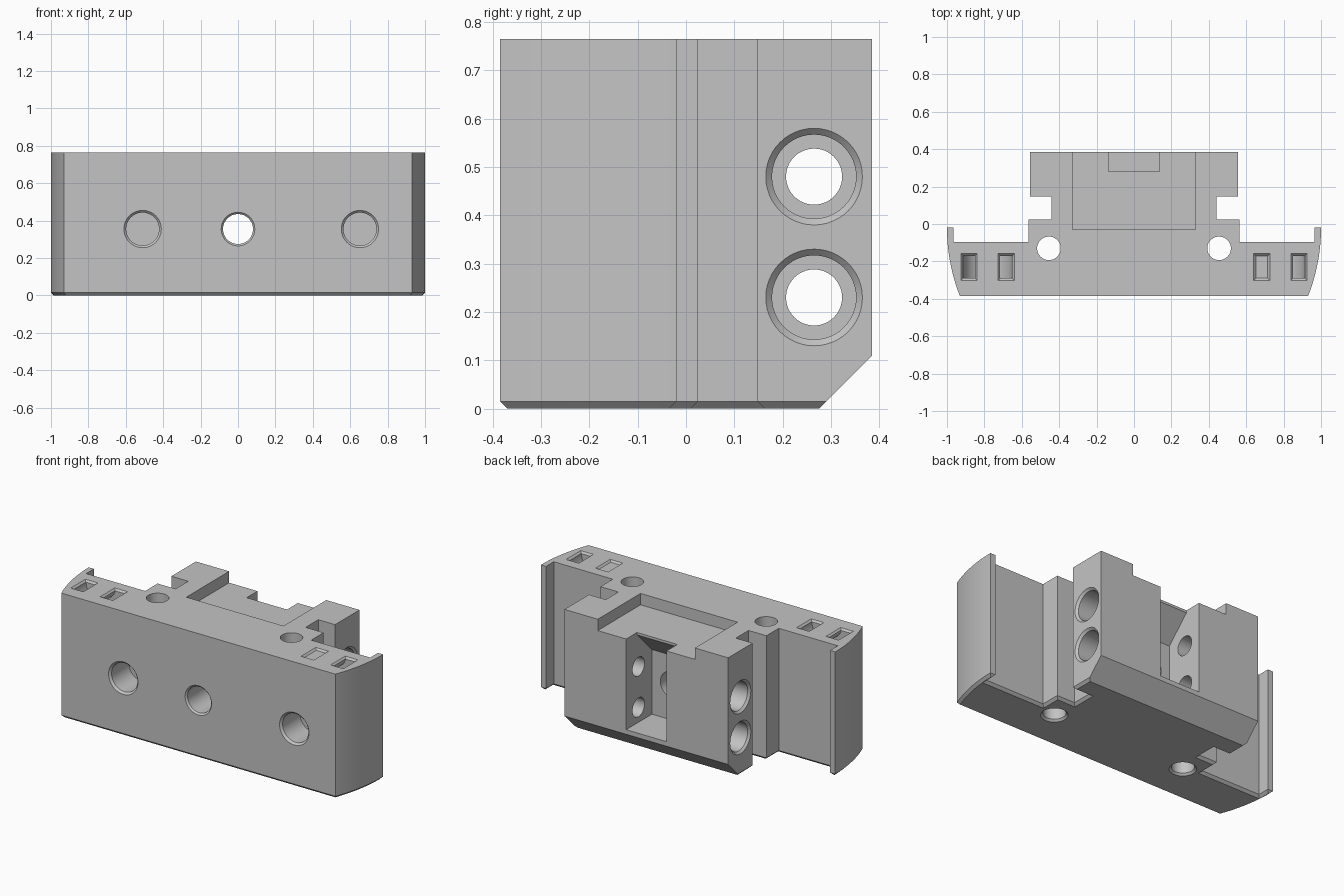
import bpy, bmesh, math
from mathutils import Vector, Matrix

if "Cube" in bpy.data.objects:
    bpy.data.objects.remove(bpy.data.objects["Cube"], do_unlink=True)

TOP = 0.765
grey = bpy.data.materials.new("machined grey")
grey.use_nodes = True
colour = (0.55, 0.55, 0.55, 1)
grey.diffuse_color = colour
grey.node_tree.nodes["Principled BSDF"].inputs["Base Color"].default_value = colour


def finish(bm, name):
    bmesh.ops.recalc_face_normals(bm, faces=bm.faces)
    mesh = bpy.data.meshes.new(name)
    bm.to_mesh(mesh)
    bm.free()
    mesh.materials.append(grey)
    obj = bpy.data.objects.new(name, mesh)
    bpy.context.collection.objects.link(obj)
    return obj


def prism(name, points, direction):
    """Extrude a flat outline of 3D points along a direction."""
    bm = bmesh.new()
    face = bm.faces.new([bm.verts.new(p) for p in points])
    new = bmesh.ops.extrude_face_region(bm, geom=[face])["geom"]
    bmesh.ops.translate(bm, vec=Vector(direction),
                        verts=[v for v in new if isinstance(v, bmesh.types.BMVert)])
    return finish(bm, name)


def lathe(name, profile, start, axis, steps=48):
    """Revolved cutter: profile holds (radius, distance along axis)."""
    bm = bmesh.new()
    rings = []
    for r, d in profile:
        rings.append([bm.verts.new((r * math.cos(math.tau * i / steps),
                                    r * math.sin(math.tau * i / steps), d))
                      for i in range(steps)])
    for a, b in zip(rings, rings[1:]):
        for i in range(steps):
            j = (i + 1) % steps
            bm.faces.new((a[i], a[j], b[j], b[i]))
    bm.faces.new(rings[0])
    bm.faces.new(rings[-1])
    turn = Vector((0, 0, 1)).rotation_difference(Vector(axis)).to_matrix().to_4x4()
    bm.transform(Matrix.Translation(start) @ turn)
    return finish(bm, name)


def box(name, x0, x1, y0, y1, z0, z1):
    return prism(name, [(x0, y0, z0), (x1, y0, z0), (x1, y1, z0), (x0, y1, z0)],
                 (0, 0, z1 - z0))


def frustum(name, cx, cy, half_x, half_y, flare):
    """Flared rim around a rectangular mouth in the top face."""
    bm = bmesh.new()
    rings = []
    for grow, z in ((0, TOP - flare), (2 * flare, TOP + flare)):
        hx, hy = half_x + grow, half_y + grow
        rings.append([bm.verts.new((cx + sx * hx, cy + sy * hy, z))
                      for sx, sy in ((-1, -1), (1, -1), (1, 1), (-1, 1))])
    for i in range(4):
        j = (i + 1) % 4
        bm.faces.new((rings[0][i], rings[0][j], rings[1][j], rings[1][i]))
    bm.faces.new(rings[0])
    bm.faces.new(rings[1])
    return finish(bm, name)


# Main body: mirrored outline with rounded ends and a dovetail-like rear block
arc = []
low = math.asin(-0.365)
for i in range(17):
    t = low * (1 - i / 16)
    arc.append((math.cos(t), -0.02 + math.sin(t)))
half = arc + [(0.965, -0.02), (0.965, -0.095), (0.564, -0.095), (0.564, 0.025),
              (0.442, 0.025), (0.442, 0.148), (0.556, 0.148), (0.556, 0.385)]
outline = half + [(-x, y) for x, y in reversed(half)]
body = prism("carriage_body", [(x, y, 0) for x, y in outline], (0, 0, TOP))

# Small chamfer around the underside
bm = bmesh.new()
bm.from_mesh(body.data)
under = [e for e in bm.edges if all(v.co.z < 0.001 for v in e.verts)]
bmesh.ops.bevel(bm, geom=under, offset=0.015, segments=1, affect='EDGES')
bm.to_mesh(body.data)
bm.free()

cutters = []

# Large chamfer under the rear block
cutters.append(prism("rear_chamfer", [(-0.7, 0.265, -0.01), (-0.7, 0.475, 0.2),
                                      (-0.7, 0.475, -0.01)], (1.4, 0, 0)))

# Shallow top recess, and the rear slot with its sloping roof
FLOOR = TOP - 0.07
cutters.append(box("top_recess", -0.33, 0.33, -0.03, 0.5, FLOOR, TOP + 0.1))
slot = [(0.5, 0.138), (0.135, 0.138), (0.135, 0.535), (0.28, 0.68),
        (0.28, TOP + 0.05), (0.5, TOP + 0.05)]
cutters.append(prism("rear_slot", [(-0.137, y, z) for y, z in slot], (0.274, 0, 0)))

# Cross bores with counterbores on both sides
for z in (0.23, 0.48):
    for side in (-1, 1):
        cutters.append(lathe("cross_bore", [
            (0.113, -0.013), (0.087, 0.013), (0.087, 0.25), (0.058, 0.25), (0.058, 0.5)],
            (side * 0.556, 0.265, z), (-side, 0, 0)))

# Front bores: two blind, one through to the slot
for x, rim, r, depth in ((-0.51, 0.1, 0.088, 0.18), (0.652, 0.1, 0.088, 0.18),
                         (0, 0.09, 0.08, 0.6)):
    flare = rim - r
    cutters.append(lathe("front_bore", [(rim + flare, -flare), (r, flare), (r, depth)],
                         (x, -0.385, 0.355), (0, 1, 0)))

# Vertical bolt holes, chamfered below
for side in (-1, 1):
    cutters.append(lathe("bolt_hole", [(0.09, -0.015), (0.063, 0.012), (0.063, 1)],
                         (side * 0.455, -0.13, 0), (0, 0, 1)))

# Curved tie channels joining pairs of pockets
for side in (-1, 1):
    cx = side * 0.783
    ring = []
    for r, order in ((0.132, range(25)), (0.068, range(24, -1, -1))):
        pts = [(cx + r * math.cos(math.pi * i / 24), -0.29,
                TOP - r * math.sin(math.pi * i / 24)) for i in order]
        if r > 0.1:
            pts = [(cx + r, -0.29, TOP + 0.05)] + pts + [(cx - r, -0.29, TOP + 0.05)]
        else:
            pts = [(cx - r, -0.29, TOP + 0.05)] + pts + [(cx + r, -0.29, TOP + 0.05)]
        ring += pts
    cutters.append(prism("tie_channel", ring, (0, 0.12, 0)))
    for offset in (-0.1, 0.1):
        cutters.append(frustum("pocket_rim", cx + offset, -0.23, 0.032, 0.06, 0.011))

# Carve the body
bpy.ops.object.select_all(action='DESELECT')
bpy.context.view_layer.objects.active = body
body.select_set(True)
for cutter in cutters:
    cutter.hide_render = True
    cut = body.modifiers.new("cut", 'BOOLEAN')
    cut.operation = 'DIFFERENCE'
    cut.solver = 'EXACT'
    cut.object = cutter
    bpy.ops.object.modifier_apply(modifier=cut.name)
    bpy.data.objects.remove(cutter, do_unlink=True)
bpy.ops.object.shade_smooth_by_angle(angle=math.radians(25))
